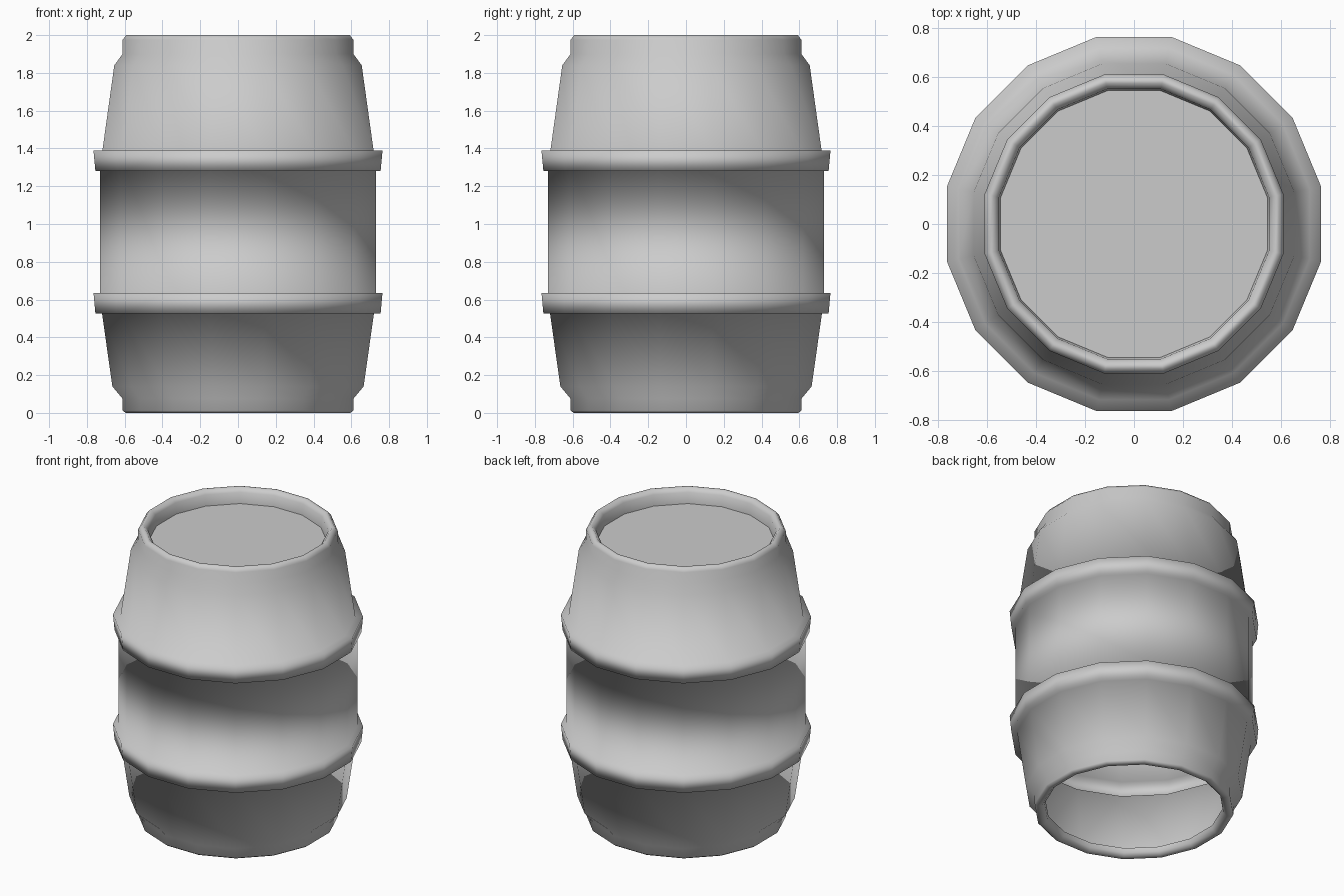
import bpy, bmesh, math

cube = bpy.data.objects.get("Cube")
if cube:
    bpy.data.objects.remove(cube, do_unlink=True)

SIDES = 16
CORNER = 1 / math.cos(math.pi / SIDES)   # flat-to-flat radius -> corner radius


def material(name, colour):
    mat = bpy.data.materials.new(name)
    mat.use_nodes = True
    mat.diffuse_color = colour
    bsdf = mat.node_tree.nodes["Principled BSDF"]
    bsdf.inputs["Base Color"].default_value = colour
    bsdf.inputs["Roughness"].default_value = 0.8
    return mat


def lathe(name, profile, mat):
    """Spin a (radius, height) profile into an open shell with a flat lid on its first ring."""
    bm = bmesh.new()
    rings = []
    for radius, z in profile:
        ring = []
        for i in range(SIDES):
            a = (i + 0.5) * math.tau / SIDES
            r = radius * CORNER
            ring.append(bm.verts.new((r * math.cos(a), r * math.sin(a), z)))
        rings.append(ring)
    for upper, lower in zip(rings, rings[1:]):
        for i in range(SIDES):
            j = (i + 1) % SIDES
            bm.faces.new((upper[i], lower[i], lower[j], upper[j]))
    lid = bm.faces.new(rings[0])
    for face in bm.faces:
        face.smooth = True
    # The lid meets the rim at a hard edge
    for edge in lid.edges:
        edge.smooth = False
    mesh = bpy.data.meshes.new(name)
    bm.to_mesh(mesh)
    bm.free()
    mesh.materials.append(mat)
    obj = bpy.data.objects.new(name, mesh)
    bpy.context.collection.objects.link(obj)
    return obj


def hoop(bottom):
    """Raised band, slightly wider at its top edge."""
    return [(0.765, bottom + 0.108), (0.755, bottom)]


# Rounded top rim and shoulder, from the lid outwards
top_rim = [(0.545, 1.9), (0.552, 1.975), (0.575, 2.0), (0.592, 2.0),
           (0.611, 1.975), (0.611, 1.9), (0.655, 1.84)]

# Lower shoulder and the lip around the open base
base_rim = [(0.665, 0.14), (0.611, 0.075), (0.611, 0.012), (0.595, 0.0),
            (0.57, 0.0), (0.55, 0.02), (0.545, 0.05)]

profile = (
    top_rim
    + [(0.718, 1.388)] + hoop(1.28) + [(0.73, 1.28)]
    + [(0.73, 0.635)] + hoop(0.527) + [(0.72, 0.527)]
    + base_rim
)
lathe("barrel", profile, material("light grey", (0.6, 0.6, 0.6, 1)))
